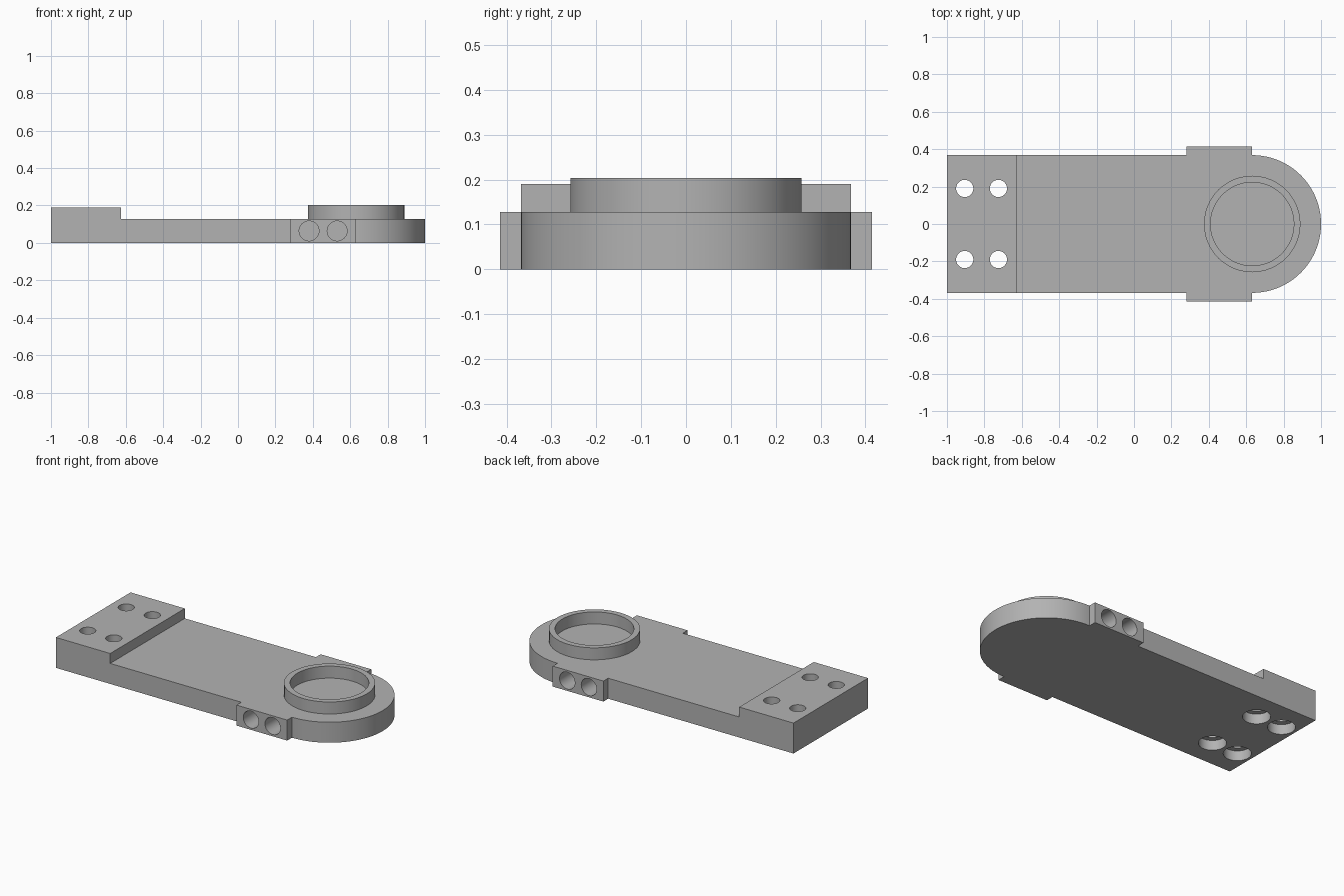
import bpy
import bmesh
import math
from mathutils import Matrix

cube = bpy.data.objects.get("Cube")
if cube:
    bpy.data.objects.remove(cube, do_unlink=True)

# Main dimensions
PLATE_H, BLOCK_H, RING_H = 0.128, 0.19, 0.203
HALF_W, PAD_W = 0.368, 0.415
END_X = 0.632

grey = bpy.data.materials.new("plain grey")
grey.use_nodes = True
colour = (0.45, 0.45, 0.45, 1)
grey.diffuse_color = colour
grey.node_tree.nodes["Principled BSDF"].inputs["Base Color"].default_value = colour


def make_object(name, bm):
    bmesh.ops.recalc_face_normals(bm, faces=bm.faces)
    mesh = bpy.data.meshes.new(name)
    bm.to_mesh(mesh)
    bm.free()
    mesh.materials.append(grey)
    obj = bpy.data.objects.new(name, mesh)
    bpy.context.collection.objects.link(obj)
    return obj


def prism(name, outline, z0, z1):
    bm = bmesh.new()
    base = bm.faces.new([bm.verts.new((x, y, z0)) for x, y in outline])
    top = bmesh.ops.extrude_face_region(bm, geom=[base])["geom"]
    verts = [v for v in top if isinstance(v, bmesh.types.BMVert)]
    bmesh.ops.translate(bm, verts=verts, vec=(0, 0, z1 - z0))
    return make_object(name, bm)


def cylinder(name, centre, radius, depth, along_y=False):
    bm = bmesh.new()
    turn = Matrix.Rotation(math.pi / 2 if along_y else 0, 4, "X")
    bmesh.ops.create_cone(bm, cap_ends=True, segments=48, radius1=radius, radius2=radius,
                          depth=depth, matrix=Matrix.Translation(centre) @ turn)
    return make_object(name, bm)


def combine(target, other, operation):
    mod = target.modifiers.new(operation.title(), "BOOLEAN")
    mod.operation, mod.solver, mod.object = operation, "EXACT", other
    bpy.context.view_layer.objects.active = target
    bpy.ops.object.modifier_apply(modifier=mod.name)
    bpy.data.objects.remove(other, do_unlink=True)


# Plate with a round end and a raised pad on each edge
side = [(-1, HALF_W), (0.28, HALF_W), (0.28, PAD_W), (0.63, PAD_W), (0.63, HALF_W)]
steps = 64
arc = [(END_X + HALF_W * math.cos(a), HALF_W * math.sin(a))
       for a in (math.pi * (0.5 - i / steps) for i in range(steps + 1))]
outline = side + arc + [(x, -y) for x, y in reversed(side)]
body = prism("arm_body", outline, 0, PLATE_H)

# Thick mounting block at the square end
block = [(-1, -HALF_W), (-0.625, -HALF_W), (-0.625, HALF_W), (-1, HALF_W)]
combine(body, prism("mounting_block", block, 0, BLOCK_H), "UNION")

# Collar ring on the round end
combine(body, cylinder("collar", (END_X, 0, RING_H / 2 + 0.03), 0.258, RING_H - 0.06), "UNION")
combine(body, cylinder("collar_pocket", (END_X, 0, PLATE_H + 0.1), 0.223, 0.2), "DIFFERENCE")

for sign in (-1, 1):
    # Screw holes, widened from below
    for x in (-0.905, -0.725):
        combine(body, cylinder("screw_hole", (x, sign * 0.19, 0.1), 0.046, 0.4), "DIFFERENCE")
        combine(body, cylinder("counterbore", (x, sign * 0.19, 0), 0.078, 0.124), "DIFFERENCE")
    # Blind holes in the side pads
    for x in (0.38, 0.53):
        combine(body, cylinder("side_hole", (x, sign * PAD_W, 0.064), 0.053, 0.4, True), "DIFFERENCE")

# Smooth curved walls, sharp edges
bpy.ops.object.select_all(action="DESELECT")
body.select_set(True)
bpy.context.view_layer.objects.active = body
bpy.ops.object.shade_smooth_by_angle(angle=math.radians(30))
